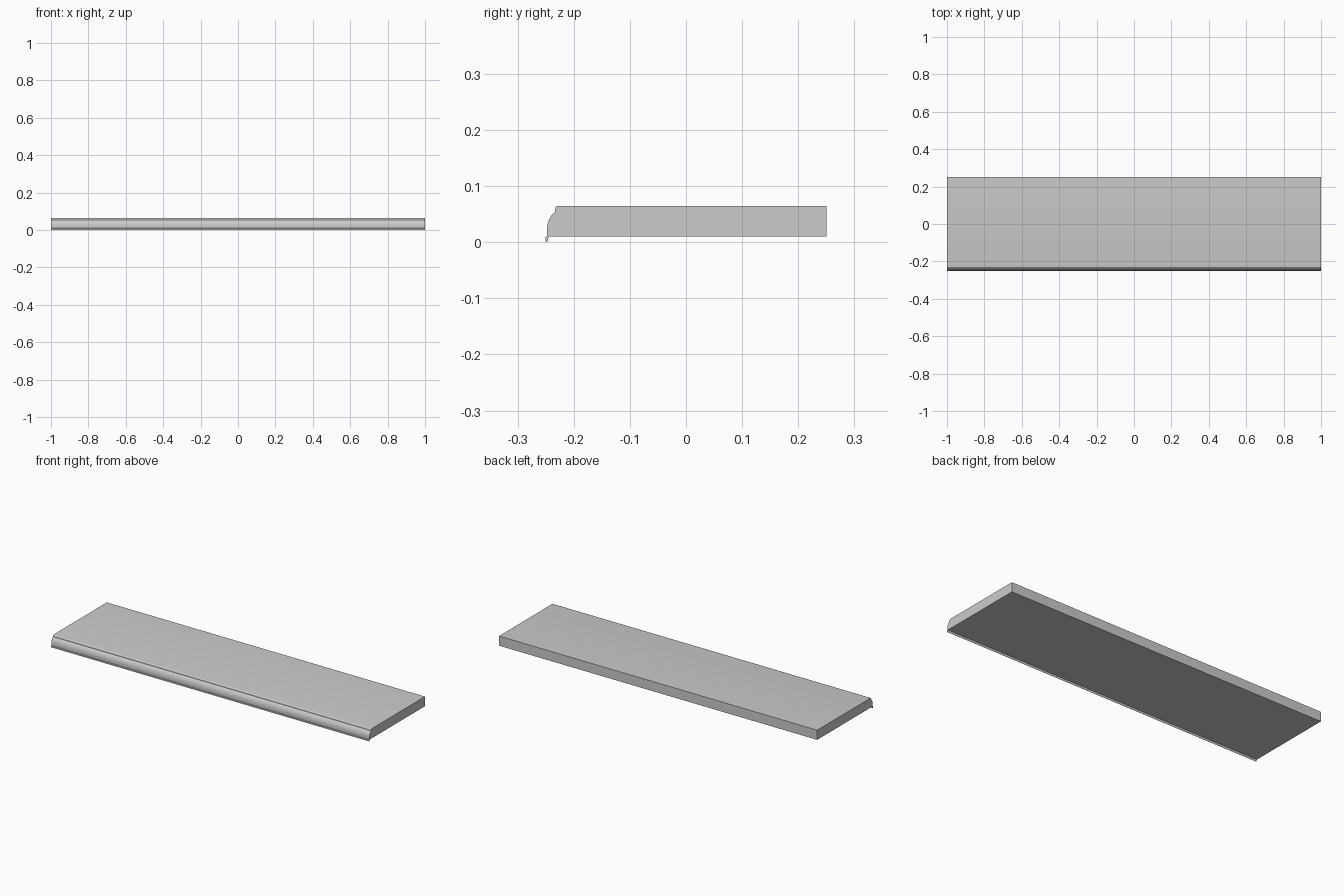
import bpy, bmesh, math

if "Cube" in bpy.data.objects:
    bpy.data.objects.remove(bpy.data.objects["Cube"])

LENGTH = 2.0


def arc(cy, cz, ry, rz, start, end, steps):
    """Points of an elliptical arc in the y-z plane."""
    pts = []
    for i in range(steps + 1):
        a = math.radians(start + (end - start) * i / steps)
        pts.append((cy + ry * math.cos(a), cz + rz * math.sin(a)))
    return pts


def extrude_profile(name, profile):
    """Extrude a closed y-z profile along x, centred on x = 0."""
    bm = bmesh.new()
    face = bm.faces.new([bm.verts.new((-LENGTH / 2, y, z)) for y, z in profile])
    ext = bmesh.ops.extrude_face_region(bm, geom=[face])
    moved = [g for g in ext["geom"] if isinstance(g, bmesh.types.BMVert)]
    bmesh.ops.translate(bm, verts=moved, vec=(LENGTH, 0, 0))
    bmesh.ops.recalc_face_normals(bm, faces=bm.faces)
    mesh = bpy.data.meshes.new(name)
    bm.to_mesh(mesh)
    bm.free()
    obj = bpy.data.objects.new(name, mesh)
    bpy.context.collection.objects.link(obj)
    bpy.context.view_layer.objects.active = obj
    obj.select_set(True)
    bpy.ops.object.shade_smooth_by_angle(angle=math.radians(30))
    return obj


# Slab outline: flat back, flat underside, drip lip, moulded front edge
profile = [(0.25, 0.065), (0.25, 0.01), (-0.244, 0.01)]
# Small drip lip hanging under the front edge
profile += [(-0.246, 0.006), (-0.246, 0.003), (-0.248, 0.0), (-0.25, 0.001)]
profile += [(-0.25, 0.009), (-0.248, 0.011)]
# Large convex curve leaning back up the front
profile += arc(-0.213, 0.022, 0.035, 0.04, 180, 125, 8)
# Small step, then the rounded top corner
profile += arc(-0.228, 0.06, 0.005, 0.005, 180, 90, 5)

extrude_profile("moulded_slab", profile)
